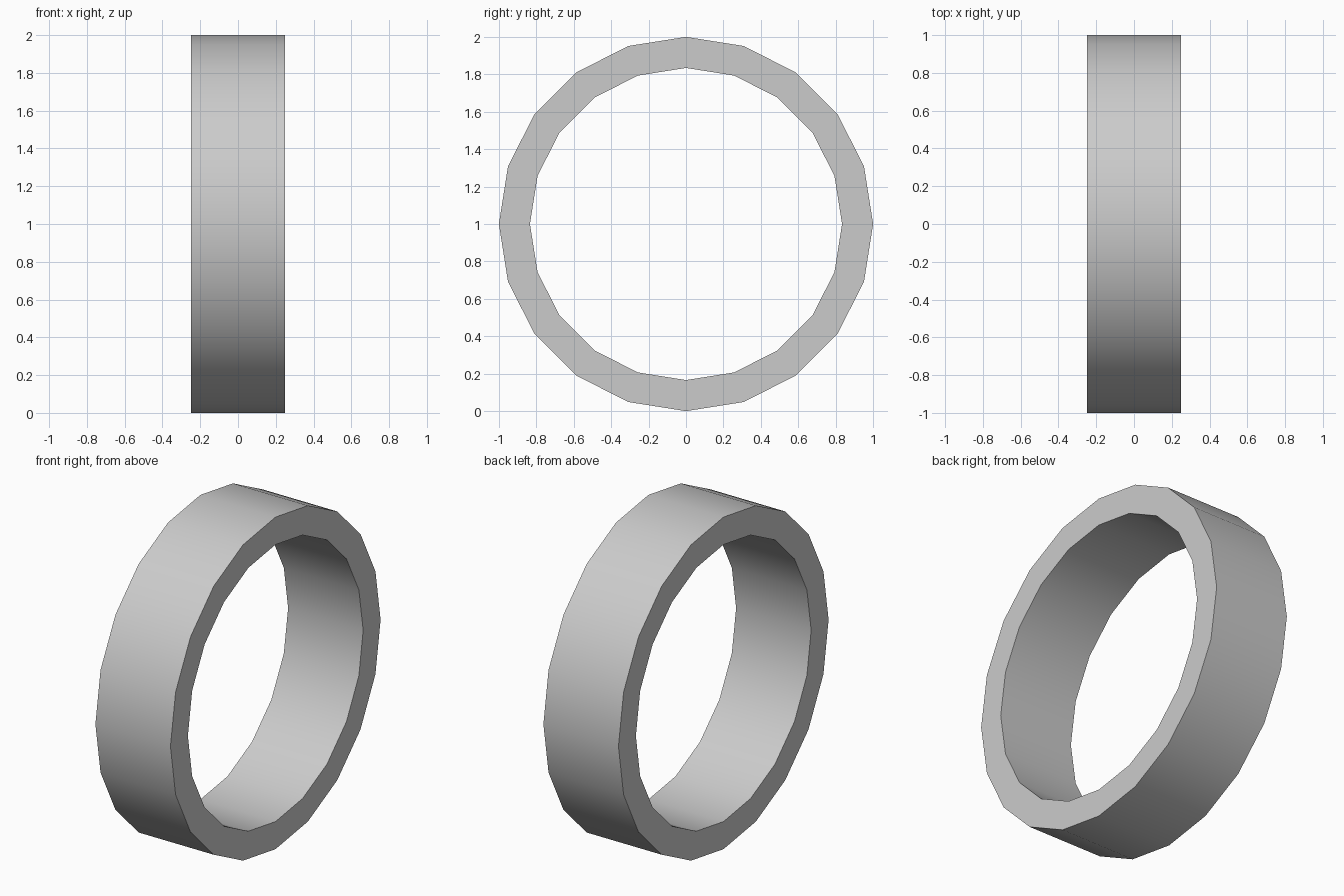
import bpy, bmesh, math

if "Cube" in bpy.data.objects:
    bpy.data.objects.remove(bpy.data.objects["Cube"])

SIDES = 20
OUTER, INNER, HALF_WIDTH = 1.0, 0.834, 0.25

# Ring band: four-point cross-section swept around the x axis
bm = bmesh.new()
section = [(-HALF_WIDTH, OUTER), (HALF_WIDTH, OUTER),
           (HALF_WIDTH, INNER), (-HALF_WIDTH, INNER)]
rings = []
for i in range(SIDES):
    a = 2 * math.pi * i / SIDES
    rings.append([bm.verts.new((x, r * math.sin(a), 1 + r * math.cos(a)))
                  for x, r in section])
for i in range(SIDES):
    cur, nxt = rings[i], rings[(i + 1) % SIDES]
    for j in range(4):
        k = (j + 1) % 4
        bm.faces.new((cur[j], cur[k], nxt[k], nxt[j]))
bmesh.ops.recalc_face_normals(bm, faces=bm.faces)

mesh = bpy.data.meshes.new("ring_band")
bm.to_mesh(mesh)
bm.free()
band = bpy.data.objects.new("ring_band", mesh)
bpy.context.collection.objects.link(band)

# Smooth around the band, sharp at the rims
bpy.context.view_layer.objects.active = band
band.select_set(True)
bpy.ops.object.shade_smooth_by_angle(angle=math.radians(30))
